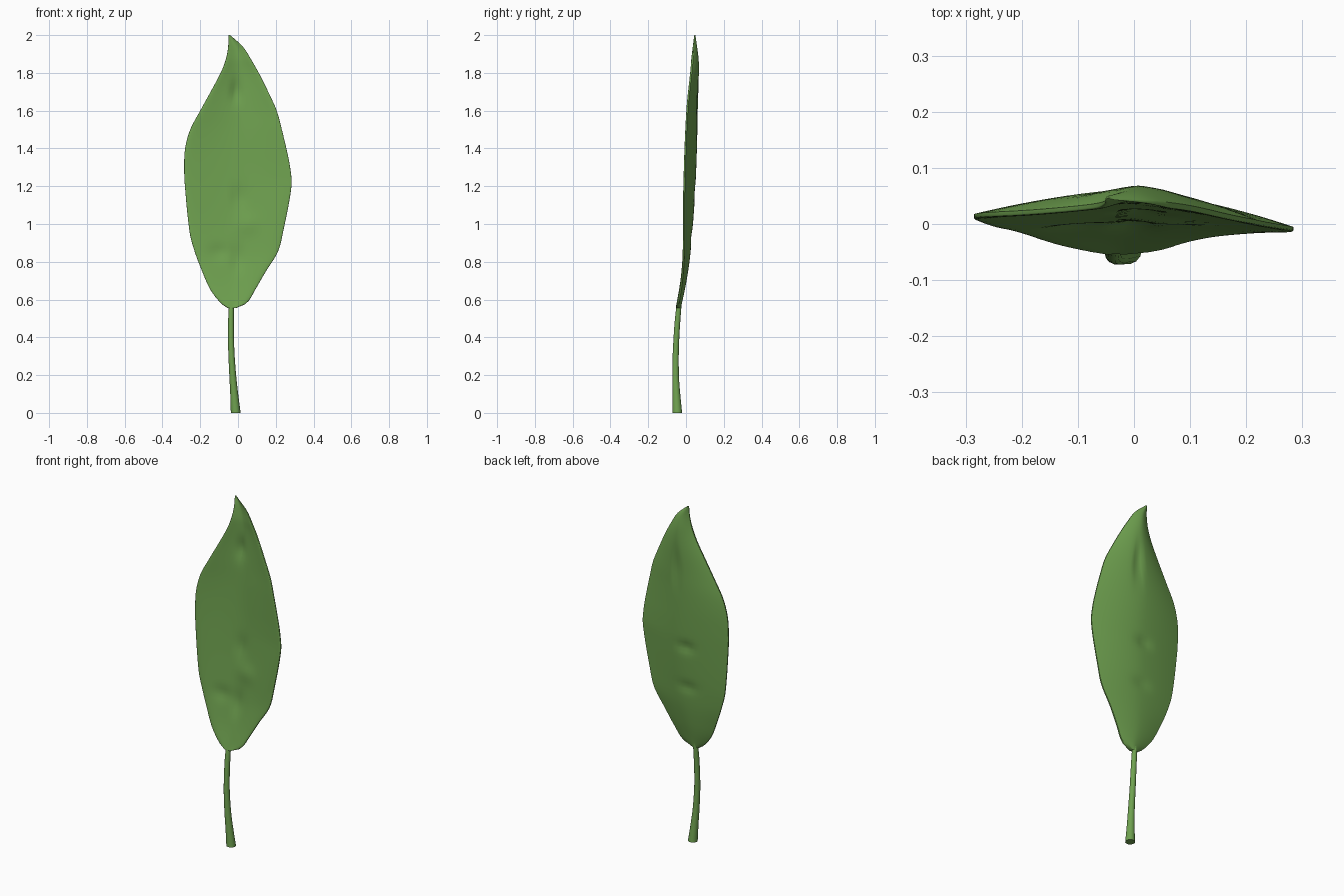
import bpy, bmesh, math

cube = bpy.data.objects.get("Cube")
if cube:
    bpy.data.objects.remove(cube, do_unlink=True)

green = bpy.data.materials.new("leaf green")
green.use_nodes = True
GREEN = (0.16, 0.36, 0.08, 1)
green.diffuse_color = GREEN
green.node_tree.nodes["Principled BSDF"].inputs["Base Color"].default_value = GREEN


def sample(rows, z):
    """Smooth interpolation of rows (z, values...) at height z."""
    i = 0
    while i < len(rows) - 2 and rows[i + 1][0] < z:
        i += 1
    a, b = rows[i], rows[i + 1]
    p, q = rows[max(i - 1, 0)], rows[min(i + 2, len(rows) - 1)]
    h = b[0] - a[0]
    t = (z - a[0]) / h
    out = []
    for k in range(1, len(a)):
        ma = (b[k] - p[k]) / (b[0] - p[0]) * h
        mb = (q[k] - a[k]) / (q[0] - a[0]) * h
        out.append((2*t**3 - 3*t*t + 1) * a[k] + (t**3 - 2*t*t + t) * ma
                   + (3*t*t - 2*t**3) * b[k] + (t**3 - t*t) * mb)
    return out


def loft(name, rings, angle):
    """Closed skin through a list of equal rings, capped at both ends."""
    bm = bmesh.new()
    loops = [[bm.verts.new(p) for p in ring] for ring in rings]
    n = len(loops[0])
    for lo, hi in zip(loops, loops[1:]):
        for j in range(n):
            k = (j + 1) % n
            bm.faces.new((lo[j], lo[k], hi[k], hi[j]))
    bm.faces.new(loops[0][::-1])
    bm.faces.new(loops[-1])
    bmesh.ops.recalc_face_normals(bm, faces=bm.faces)
    mesh = bpy.data.meshes.new(name)
    bm.to_mesh(mesh)
    bm.free()
    mesh.materials.append(green)
    obj = bpy.data.objects.new(name, mesh)
    bpy.context.collection.objects.link(obj)
    bpy.ops.object.select_all(action='DESELECT')
    obj.select_set(True)
    bpy.context.view_layer.objects.active = obj
    bpy.ops.object.shade_smooth_by_angle(angle=math.radians(angle))
    return obj


# Leaf outline: height, right edge, left edge
outline = [(0.555, -0.055, -0.01), (0.58, -0.09, 0.045), (0.65, -0.145, 0.09),
           (0.75, -0.19, 0.148), (0.85, -0.228, 0.21), (0.95, -0.255, 0.237),
           (1.2, -0.281, 0.283), (1.3, -0.285, 0.276), (1.4, -0.28, 0.256),
           (1.5, -0.253, 0.232), (1.6, -0.2, 0.205), (1.7, -0.145, 0.16),
           (1.8, -0.092, 0.11), (1.87, -0.065, 0.07), (1.94, -0.052, 0.025),
           (2.0, -0.051, -0.042)]
# Leaf bend: height, back of the midrib, right edge, left edge
bend = [(0.555, -0.027, -0.04, -0.04), (0.7, 0.003, -0.018, -0.018),
        (0.85, 0.024, -0.001, -0.008), (1.2, 0.05, 0.014, -0.006),
        (1.6, 0.063, 0.024, 0.01), (1.85, 0.068, 0.036, 0.036),
        (2.0, 0.05, 0.045, 0.045)]
# Crumples: x, z, half width, half height, push in y
front_dents = [(-0.01, 1.7, 0.025, 0.06, 0.016), (0.01, 1.14, 0.02, 0.06, 0.014),
               (0.0, 0.82, 0.03, 0.07, 0.012), (0.05, 1.0, 0.05, 0.05, -0.008),
               (-0.1, 0.85, 0.05, 0.04, 0.008)]
back_dents = [(0.02, 1.62, 0.018, 0.11, -0.014), (-0.03, 1.17, 0.04, 0.03, -0.012),
              (-0.03, 0.93, 0.05, 0.03, -0.008)]


def push(dents, x, z):
    return sum(d * math.exp(-((x - cx) / w) ** 2 - ((z - cz) / h) ** 2)
               for cx, cz, w, h, d in dents)


# Leaf blade: cupped cross-sections, thin at the rim
COLS, ROWS = 28, 72
rings = []
for r in range(ROWS + 1):
    z = 0.555 + 1.445 * r / ROWS
    right, left = sample(outline, z)
    mid, y_right, y_left = sample(bend, z)
    thin = min(1, (2.02 - z) / 0.15)
    front, back = [], []
    for c in range(COLS + 1):
        u = -math.cos(math.pi * c / COLS)
        x = (left + right) / 2 + u * (left - right) / 2
        edge = y_left if u > 0 else y_right
        y = edge + (mid - edge) * (1 - abs(u) ** 1.7)
        thick = (0.006 + 0.02 * math.sqrt(1 - u * u)) * thin
        front.append((x, y - thick + push(front_dents, x, z), z))
        back.append((x, y + push(back_dents, x, z), z))
    rings.append(front + back[::-1])
loft("leaf_blade", rings, 50)

# Stem: height, x, y, radius
stem = [(0, -0.012, -0.046, 0.026), (0.1, -0.02, -0.051, 0.021),
        (0.2, -0.028, -0.055, 0.018), (0.35, -0.036, -0.053, 0.016),
        (0.55, -0.036, -0.039, 0.014), (0.66, -0.03, -0.02, 0.008)]
rings = []
for r in range(25):
    z = 0.66 * r / 24
    x, y, rad = sample(stem, z)
    rings.append([(x + rad * math.cos(a * math.tau / 14),
                   y + rad * math.sin(a * math.tau / 14), z) for a in range(14)])
loft("stem", rings, 50)
